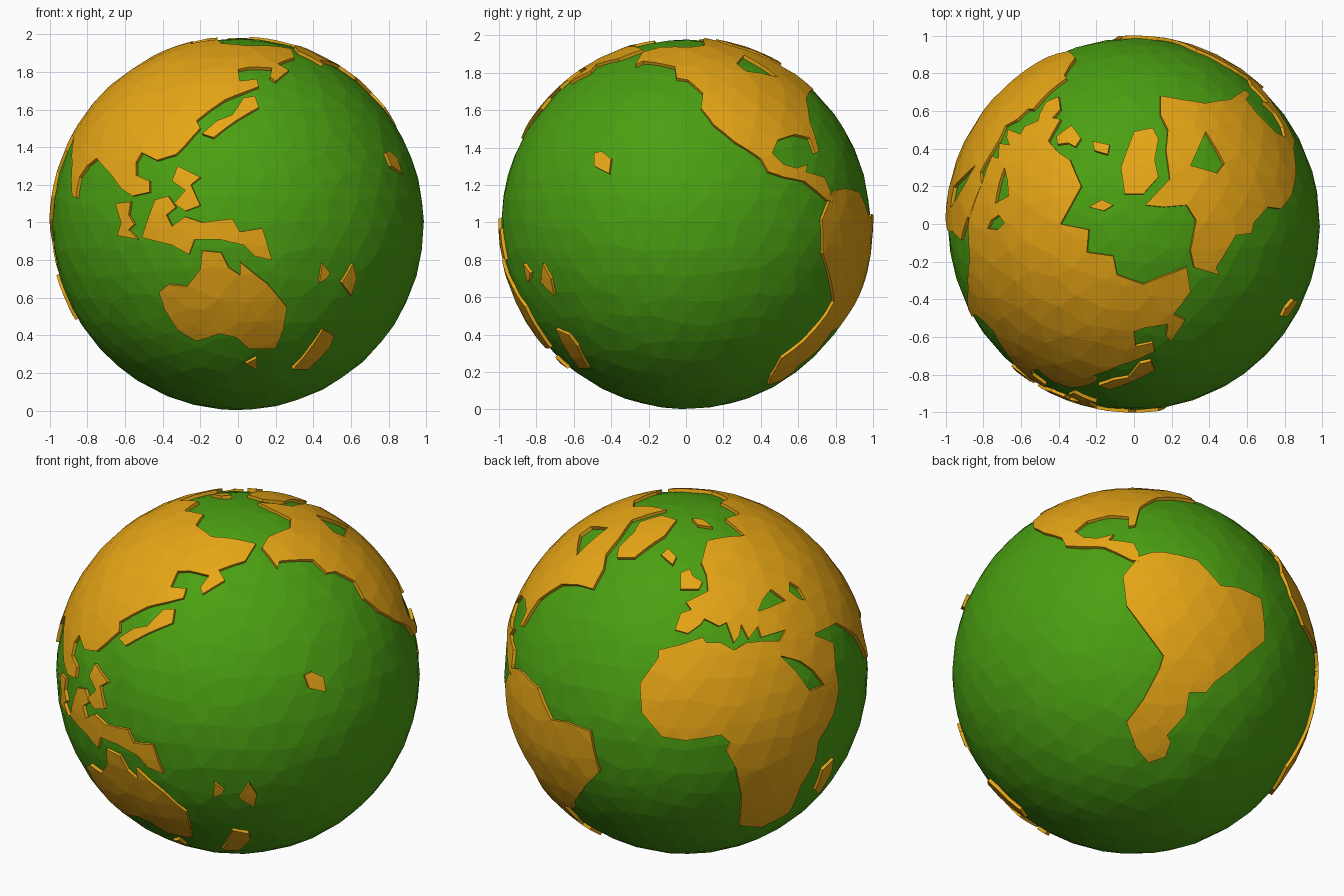
import bpy, bmesh, math, random
from mathutils import Vector
from mathutils.geometry import delaunay_2d_cdt

if "Cube" in bpy.data.objects:
    bpy.data.objects.remove(bpy.data.objects["Cube"])

random.seed(4)
CENTRE = Vector((0, 0, 0.99))
SEA_R, LAND_R, FOOT_R = 0.988, 1.003, 0.96
# viewing directions (azimuth, elevation) used to trace the coastlines
VIEWS = {"front": (0, 0), "right": (90, 0), "top": (0, 90),
         "back_left": (215, 25), "back_right": (140, -30)}


def material(name, colour):
    m = bpy.data.materials.new(name)
    m.diffuse_color = (*colour, 1)
    m.use_nodes = True
    m.node_tree.nodes["Principled BSDF"].inputs["Base Color"].default_value = m.diffuse_color
    return m


def add_object(name, bm, mat):
    me = bpy.data.meshes.new(name)
    bm.to_mesh(me)
    bm.free()
    me.materials.append(mat)
    ob = bpy.data.objects.new(name, me)
    ob.location = CENTRE
    bpy.context.collection.objects.link(ob)


def seen(view, *nums):
    """Coast points (hundredths, right/up from the centre) thrown onto the unit sphere."""
    a, e = (math.radians(d) for d in VIEWS[view])
    right = Vector((math.cos(a), math.sin(a), 0))
    cam = Vector((math.sin(a) * math.cos(e), -math.cos(a) * math.cos(e), math.sin(e)))
    up = cam.cross(right)
    pts = []
    for u, v in zip(nums[::2], nums[1::2]):
        u, v = u / 100, v / 100
        w = math.sqrt(max(0, 1 - u * u - v * v))
        pts.append((right * u + up * v + cam * w).normalized())
    return pts


def refine(loop, step=0.1):
    """Split long coast edges so they follow the sphere."""
    out = []
    for p, q in zip(loop, loop[1:] + loop[:1]):
        n = max(1, math.ceil((q - p).length / step))
        out += [p.lerp(q, i / n).normalized() for i in range(n)]
    return out


def inside(p, loops):
    hit = False
    for loop in loops:
        for a, b in zip(loop, loop[1:] + loop[:1]):
            if (a.y > p.y) != (b.y > p.y) and \
               p.x < a.x + (p.y - a.y) * (b.x - a.x) / (b.y - a.y):
                hit = not hit
    return hit


def land(name, outline, *lakes):
    """Raised low-poly plate with cliffs, filled by triangulating a flat map of it."""
    loops = [refine(l) for l in (outline, *lakes)]
    n = sum(loops[0], Vector()).normalized()
    e1 = n.orthogonal().normalized()
    e2 = n.cross(e1)

    def flat(p):
        k = math.sqrt(2 / (1 + p.dot(n)))
        return Vector((p.dot(e1) * k, p.dot(e2) * k))

    def lift(q):
        r2 = q.length_squared
        k = math.sqrt(max(0, 1 - r2 / 4))
        return (e1 * q.x * k + e2 * q.y * k + n * (1 - r2 / 2)).normalized()

    maps = [[flat(p) for p in l] for l in loops]
    pts, edges = [], []
    for m in maps:
        s = len(pts)
        pts += m
        edges += [(s + i, s + (i + 1) % len(m)) for i in range(len(m))]
    for d in sea_dirs:
        if d.dot(n) > -0.5 and inside(flat(d), maps):
            pts.append(flat(d))
    vs, _, fs, *_ = delaunay_2d_cdt(pts, edges, [], 0, 1e-5)
    bm = bmesh.new()
    bv = [bm.verts.new(lift(v) * LAND_R) for v in vs]
    for f in fs:
        if inside(sum((vs[i] for i in f), Vector((0, 0))) / len(f), maps):
            bm.faces.new([bv[i] for i in f])
    bmesh.ops.delete(bm, geom=[v for v in bm.verts if not v.link_faces], context='VERTS')
    rim = [e for e in bm.edges if e.is_boundary]
    new = bmesh.ops.extrude_edge_only(bm, edges=rim)["geom"]
    for v in new:
        if isinstance(v, bmesh.types.BMVert):
            v.co = v.co.normalized() * FOOT_R
    bmesh.ops.recalc_face_normals(bm, faces=bm.faces)
    bm.faces.ensure_lookup_table()
    top = bm.faces[0]
    if top.normal.dot(top.calc_center_median()) < 0:
        bmesh.ops.reverse_faces(bm, faces=bm.faces)
    add_object(name, bm, LAND)


LAND = material("land_orange", (0.80, 0.38, 0.008))
SEA = material("sea_green", (0.07, 0.35, 0.006))

# ocean ball with slightly irregular facets
bm = bmesh.new()
bmesh.ops.create_icosphere(bm, subdivisions=4, radius=1)
for v in bm.verts:
    v.co = (v.co + Vector([random.uniform(-0.03, 0.03) for _ in range(3)])).normalized()
sea_dirs = [v.co.copy() for v in bm.verts]
for v in bm.verts:
    v.co *= SEA_R
add_object("ocean", bm, SEA)

# europe and asia: south and east coast, arctic coast, then west coast and inland seas
asia_east = seen("front", -87, 46, -88, 32, -88, 15, -86, 14, -84, 25, -80, 31, -75, 35,
                 -67, 26, -62, 19, -56, 15, -47, 17, -47, 23, -54, 26, -54, 33, -51, 38,
                 -43, 34, -33, 37, -28, 42, -20, 51, -22, 55, -7, 66, 3, 70, 11, 73,
                 10, 77, 1, 76)
asia_north = seen("top", 0, -57, 6, -55, 18, -53, 17, -60, 20, -62, 27, -51, 21, -48,
                  30, -36, 28, -23, 15, -28, 5, -32, -9, -27, -11, -17, -25, -15, -24, -3,
                  -39, 0, -34, 9, -28, 20, -34, 34)
europe = seen("back_left", 11, 53, 12, 44, 0, 38, 3, 34, -3, 32, -6, 23, 1, 21, 8, 26,
              10, 29, 18, 25, 22, 27, 26, 16, 29, 20, 30, 26, 34, 18, 39, 25, 41, 19,
              54, 23, 54, 17, 70, 21)
black_sea = seen("back_left", 39, 33, 42, 40, 46, 45, 54, 39, 45, 35)
caspian = seen("back_left", 56, 49, 61, 46, 65, 39, 61, 40, 56, 44)
land("europe_and_asia", asia_east + asia_north + europe, black_sea, caspian)

# africa with arabia, cut by the red sea
land("africa", seen("back_left", -15, 12, -3, 15, 9, 19, 11, 16, 19, 16, 26, 12, 33, 16,
                    42, 17, 51, 17, 54, 23, 70, 22, 70, 20, 80, 16, 81, 3, 83, -9, 80, -23,
                    72, -37, 70, -48, 62, -62, 56, -76, 41, -84, 29, -83, 30, -67, 27, -52,
                    22, -43, 24, -38, 19, -34, 0, -37, -13, -35, -24, -22, -25, -6, -15, 8),
     seen("back_left", 51, 9, 62, 6, 69, 1, 75, -7, 67, -10, 60, 0))

# north america: pacific coast, gulf and atlantic, then arctic coast
land("north_america",
     seen("right", -27, 85, -23, 87, -6, 84, -5, 78, 1, 77, 9, 70, 8, 62, 15, 53, 26, 44,
          40, 35, 44, 28, 53, 25, 63, 23, 75, 13, 78, 12, 77, 18, 74, 25, 64, 28, 65, 32,
          59, 30, 52, 32, 46, 38, 49, 45, 58, 48, 66, 46, 69, 38, 71, 39, 66, 55, 64, 67)
     + seen("top", 25, 66, 14, 68, 14, 58, 18, 50, 17, 39, 19, 24, 6, 10, 16, 9, 28, 10,
            33, 2, 30, -14, 32, -23),
     seen("top", 38, 49, 48, 32, 44, 27, 30, 31))

land("south_america",
     seen("back_right", -6, 52, 3, 63, 10, 65, 17, 65, 34, 61, 47, 47, 56, 46, 69, 40,
          71, 17, 61, 9, 51, 0, 44, -5, 39, -11, 30, -11, 28, -23, 18, -34, 20, -38,
          17, -46, 8, -49, 1, -41, -4, -27, 5, -15, 14, 2, 16, 9, 5, 24, -4, 36))

land("australia",
     seen("front", -42, -36, -37, -32, -27, -33, -20, -24, -19, -14, -9, -15, -5, -23,
          1, -27, 1, -20, 16, -32, 26, -44, 24, -56, 20, -66, 6, -66, -1, -60, -10, -58,
          -22, -62, -32, -56, -39, -45))

# islands
land("east_indies",
     seen("front", -51, -7, -44, 13, -37, 15, -33, 9, -38, 5, -35, -1, -28, 4, -19, 1,
          -3, 3, 1, -4, 13, -2, 18, -19, 9, -17, 3, -11, -10, -8, -23, -8, -26, -16, -35, -11))
land("west_indies_island",
     seen("front", -65, 11, -57, 12, -58, 5, -55, 0, -58, -3, -53, -8, -64, -6, -62, 1))
land("tropical_islands",
     seen("front", -35, 23, -32, 31, -20, 25, -25, 21, -20, 10, -28, 7, -34, 11, -28, 18))
land("north_pacific_islands",
     seen("front", -19, 48, -11, 55, -3, 58, 3, 67, 9, 68, 11, 62, -1, 55, -13, 46))
land("south_pacific_long_island", seen("front", 45, -56, 51, -59, 49, -65, 37, -77, 29, -77))
land("south_pacific_small_island", seen("front", 4, -74, 10, -71, 10, -77))
land("coral_island_west", seen("front", 45, -21, 49, -26, 47, -29, 43, -31))
land("coral_island_east", seen("front", 61, -21, 63, -29, 60, -38, 55, -31))
land("mid_pacific_island", seen("right", -49, 38, -45, 39, -40, 35, -41, 27, -49, 31))
land("large_arctic_island",
     seen("top", 0, 49, 10, 51, 13, 45, 11, 34, 13, 25, 5, 16, -5, 16, -7, 30))
land("small_arctic_island", seen("top", -24, 9, -17, 13, -11, 10, -16, 7))
land("north_atlantic_island", seen("top", -22, 44, -13, 42, -14, 37, -21, 39))
land("british_isles", seen("back_left", -3, 54, 2, 56, 4, 52, 9, 49, 7, 45, -3, 45))
land("indian_ocean_island", seen("back_left", 80, -47, 79, -54, 72, -66, 70, -64, 74, -53))
